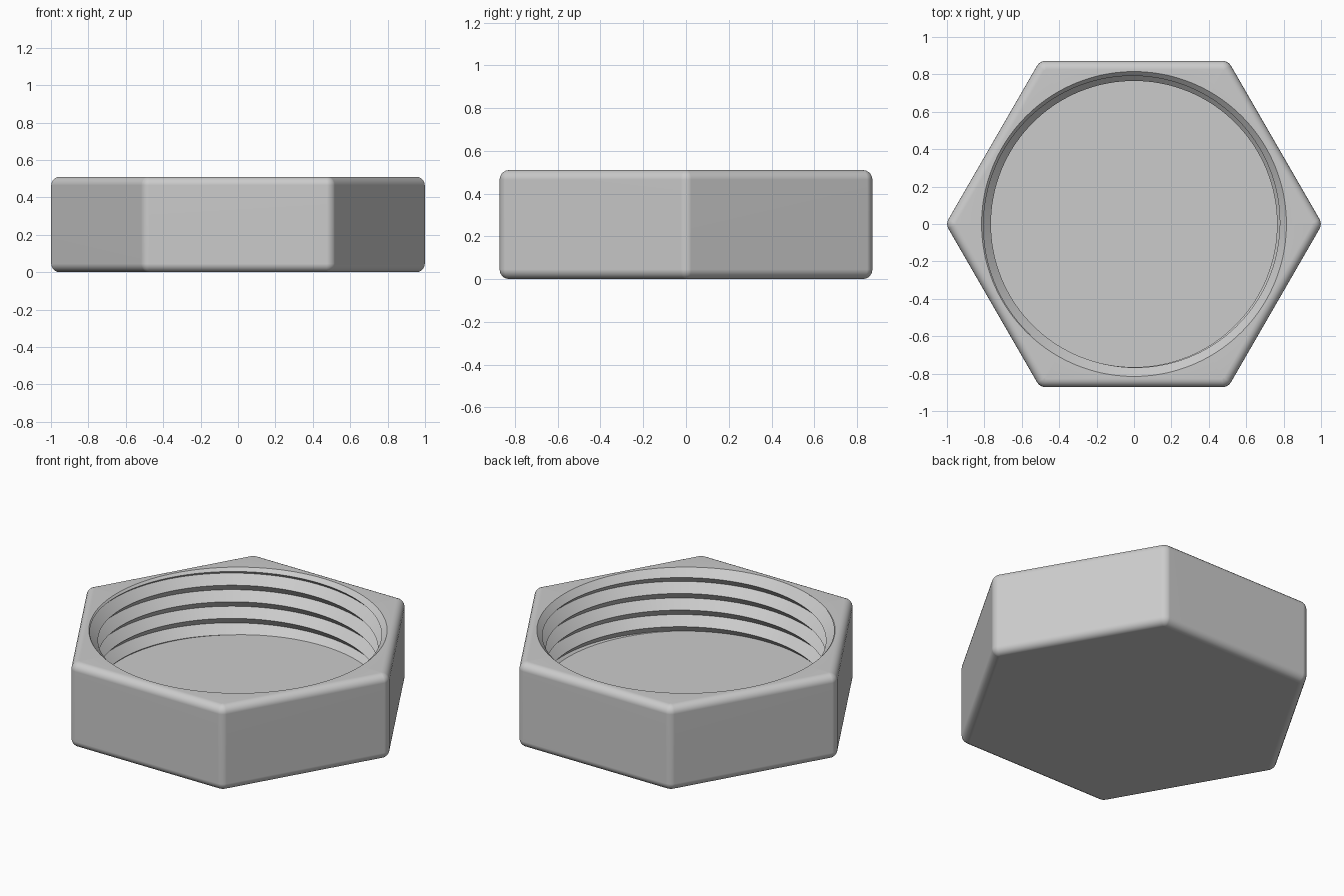
import bpy, bmesh, math
from mathutils import Vector

TOP, FLOOR = 0.51, 0.125          # overall height, height of the inner floor
HEX_R = 1.007                     # hexagon corner radius before rounding
CREST, DEPTH, PITCH = 0.765, 0.05, 0.10
START, COLS = 0.089, 144

cube = bpy.data.objects.get("Cube")
if cube:
    bpy.data.objects.remove(cube, do_unlink=True)

grey = bpy.data.materials.new("plain grey")
grey.use_nodes = True
colour = (0.6, 0.6, 0.6, 1)
grey.diffuse_color = colour
grey.node_tree.nodes["Principled BSDF"].inputs["Base Color"].default_value = colour

bm = bmesh.new()


def is_flat_rim(e):
    return abs(e.verts[0].co.z - e.verts[1].co.z) < 1e-4


# Hexagonal outer shell: round the upright corners, then the top and bottom rims
ring = [bm.verts.new((HEX_R * math.cos(i * math.pi / 3), HEX_R * math.sin(i * math.pi / 3), 0))
        for i in range(6)]
base = bm.faces.new(ring)
grown = bmesh.ops.extrude_face_region(bm, geom=[base], use_keep_orig=True)
bmesh.ops.translate(bm, vec=Vector((0, 0, TOP)),
                    verts=[g for g in grown["geom"] if isinstance(g, bmesh.types.BMVert)])
bmesh.ops.bevel(bm, geom=[e for e in bm.edges if not is_flat_rim(e)], offset=0.028,
                offset_type='OFFSET', segments=4, profile=0.5, affect='EDGES')
bmesh.ops.bevel(bm, geom=[e for e in bm.edges if is_flat_rim(e)], offset=0.045,
                offset_type='OFFSET', segments=5, profile=0.5, affect='EDGES')
bmesh.ops.remove_doubles(bm, verts=bm.verts, dist=1e-4)

# Open the top face, ready for the threaded hole
lid = max(bm.faces, key=lambda f: f.calc_center_median().z + f.calc_area())
top_face = max((f for f in bm.faces if f.calc_center_median().z > TOP - 1e-3),
               key=lambda f: f.calc_area(), default=lid)
bmesh.ops.delete(bm, geom=[top_face], context='FACES_ONLY')


def thread_radius(z, crest):
    """V-shaped thread: smallest at each crest, widest halfway between."""
    t = ((z - crest) / PITCH) % 1.0
    return CREST + DEPTH * (1 - abs(2 * t - 1))


# Threaded wall: rows follow the helix and stop at the floor and the entry chamfer
columns = []
for c in range(COLS + 1):
    turn = c / COLS
    crest = START + PITCH * turn
    chamfer_foot = TOP - DEPTH
    cut_crest = crest + PITCH * math.ceil((chamfer_foot - crest) / PITCH)
    chamfer = (cut_crest + chamfer_foot) / 2
    spots = []
    for k in range(-2, 10):
        z = min(max(crest + k * PITCH / 2, FLOOR), chamfer)
        spots.append((thread_radius(z, crest), z))
    spots.append((CREST + DEPTH, TOP))
    a = turn * math.tau
    columns.append([bm.verts.new((r * math.cos(a), r * math.sin(a), z)) for r, z in spots])
for left, right in zip(columns, columns[1:]):
    for k in range(len(left) - 1):
        bm.faces.new((left[k], left[k + 1], right[k + 1], right[k]))
bmesh.ops.remove_doubles(bm, verts=bm.verts, dist=1e-5)
bmesh.ops.dissolve_degenerate(bm, edges=bm.edges, dist=1e-5)

# Inner floor and top rim close the remaining openings
open_edges = [e for e in bm.edges if e.is_boundary]
floor_edges = [e for e in open_edges if all(abs(v.co.z - FLOOR) < 1e-4 for v in e.verts)]
top_edges = [e for e in open_edges if all(abs(v.co.z - TOP) < 1e-3 for v in e.verts)]
bmesh.ops.triangle_fill(bm, edges=floor_edges, use_beauty=True, normal=Vector((0, 0, 1)))
bmesh.ops.triangle_fill(bm, edges=top_edges, use_beauty=True, normal=Vector((0, 0, 1)))
bmesh.ops.recalc_face_normals(bm, faces=bm.faces)

mesh = bpy.data.meshes.new("hex_cap")
bm.to_mesh(mesh)
bm.free()
mesh.materials.append(grey)
cap = bpy.data.objects.new("hex_cap", mesh)
bpy.context.collection.objects.link(cap)

# Soft rounded edges, crisp thread edges
bpy.ops.object.select_all(action='DESELECT')
cap.select_set(True)
bpy.context.view_layer.objects.active = cap
bpy.ops.object.shade_smooth_by_angle(angle=math.radians(30))
weighted = cap.modifiers.new("even_shading", 'WEIGHTED_NORMAL')
weighted.keep_sharp = True
